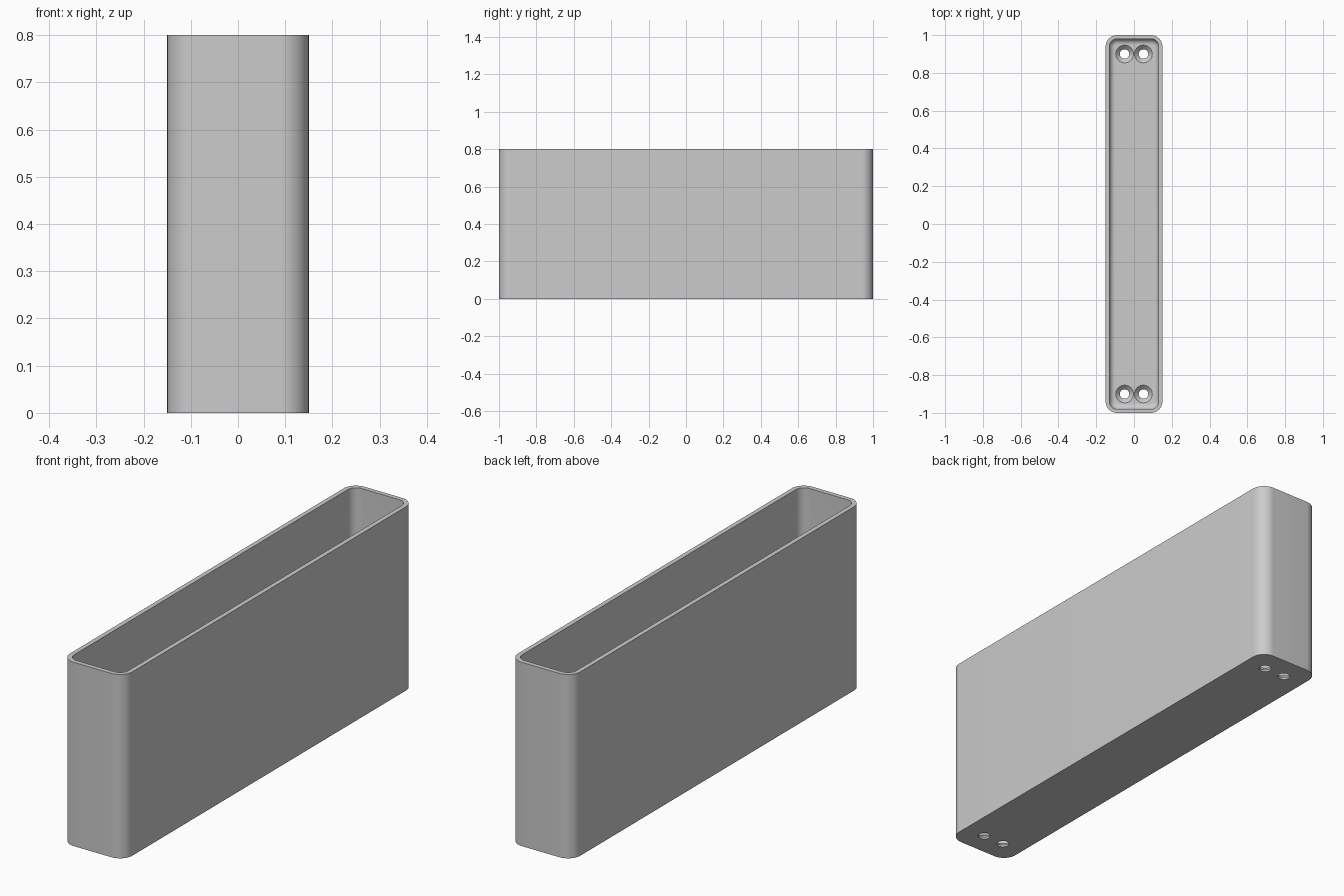
import bpy, bmesh, math

if "Cube" in bpy.data.objects:
    bpy.data.objects.remove(bpy.data.objects["Cube"], do_unlink=True)

HALF_X, HALF_Y, HEIGHT = 0.15, 1.0, 0.8
CORNER, WALL, FLOOR, FILLET = 0.06, 0.02, 0.03, 0.03
HOLE_R, SINK_R = 0.025, 0.047

grey = bpy.data.materials.new("plain grey")
grey.use_nodes = True
colour = (0.6, 0.6, 0.6, 1)
grey.diffuse_color = colour
grey.node_tree.nodes["Principled BSDF"].inputs["Base Color"].default_value = colour


def make_object(name, bm):
    bmesh.ops.recalc_face_normals(bm, faces=bm.faces)
    mesh = bpy.data.meshes.new(name)
    bm.to_mesh(mesh)
    bm.free()
    mesh.materials.append(grey)
    obj = bpy.data.objects.new(name, mesh)
    bpy.context.collection.objects.link(obj)
    return obj


def rounded_ring(bm, inset, z, steps=12):
    """Rounded rectangle of vertices, shrunk by inset."""
    radius = max(CORNER - inset, 0.008)
    cx, cy = HALF_X - inset - radius, HALF_Y - inset - radius
    ring = []
    for k, (sx, sy) in enumerate([(1, 1), (-1, 1), (-1, -1), (1, -1)]):
        for i in range(steps + 1):
            a = math.pi / 2 * (k + i / steps)
            ring.append(bm.verts.new((sx * cx + radius * math.cos(a),
                                      sy * cy + radius * math.sin(a), z)))
    return ring


def circle_ring(bm, x, y, r, z, n=32):
    return [bm.verts.new((x + r * math.cos(2 * math.pi * i / n),
                          y + r * math.sin(2 * math.pi * i / n), z)) for i in range(n)]


def skin(bm, rings):
    """Bridge successive rings and cap both ends."""
    for a, b in zip(rings, rings[1:]):
        for i in range(len(a)):
            j = (i + 1) % len(a)
            bm.faces.new((a[i], a[j], b[j], b[i]))
    bm.faces.new(rings[0])
    bm.faces.new(rings[-1])


# Open tray: outer wall, rim, inner wall, filleted floor
bm = bmesh.new()
profile = [(0, 0), (0, HEIGHT), (WALL, HEIGHT)]
for i in range(9):
    a = math.pi / 2 * i / 8
    profile.append((WALL + FILLET * (1 - math.cos(a)),
                    FLOOR + FILLET * (1 - math.sin(a))))
skin(bm, [rounded_ring(bm, inset, z) for inset, z in profile])
tray = make_object("tray", bm)

# Countersunk screw holes, a pair at each end
bm = bmesh.new()
for x in (-0.05, 0.05):
    for y in (-0.9, 0.9):
        steps = [(HOLE_R, -0.02), (HOLE_R, 0.008), (SINK_R, FLOOR), (SINK_R, FLOOR + 0.02)]
        skin(bm, [circle_ring(bm, x, y, r, z) for r, z in steps])
cutter = make_object("screw_hole_cutter", bm)
cutter.hide_render = True

cut = tray.modifiers.new("screw holes", "BOOLEAN")
cut.operation = "DIFFERENCE"
cut.solver = "EXACT"
cut.object = cutter

bpy.ops.object.select_all(action="DESELECT")
tray.select_set(True)
bpy.context.view_layer.objects.active = tray
bpy.ops.object.modifier_apply(modifier=cut.name)
bpy.data.objects.remove(cutter, do_unlink=True)
bpy.ops.object.shade_smooth_by_angle(angle=math.radians(30))
